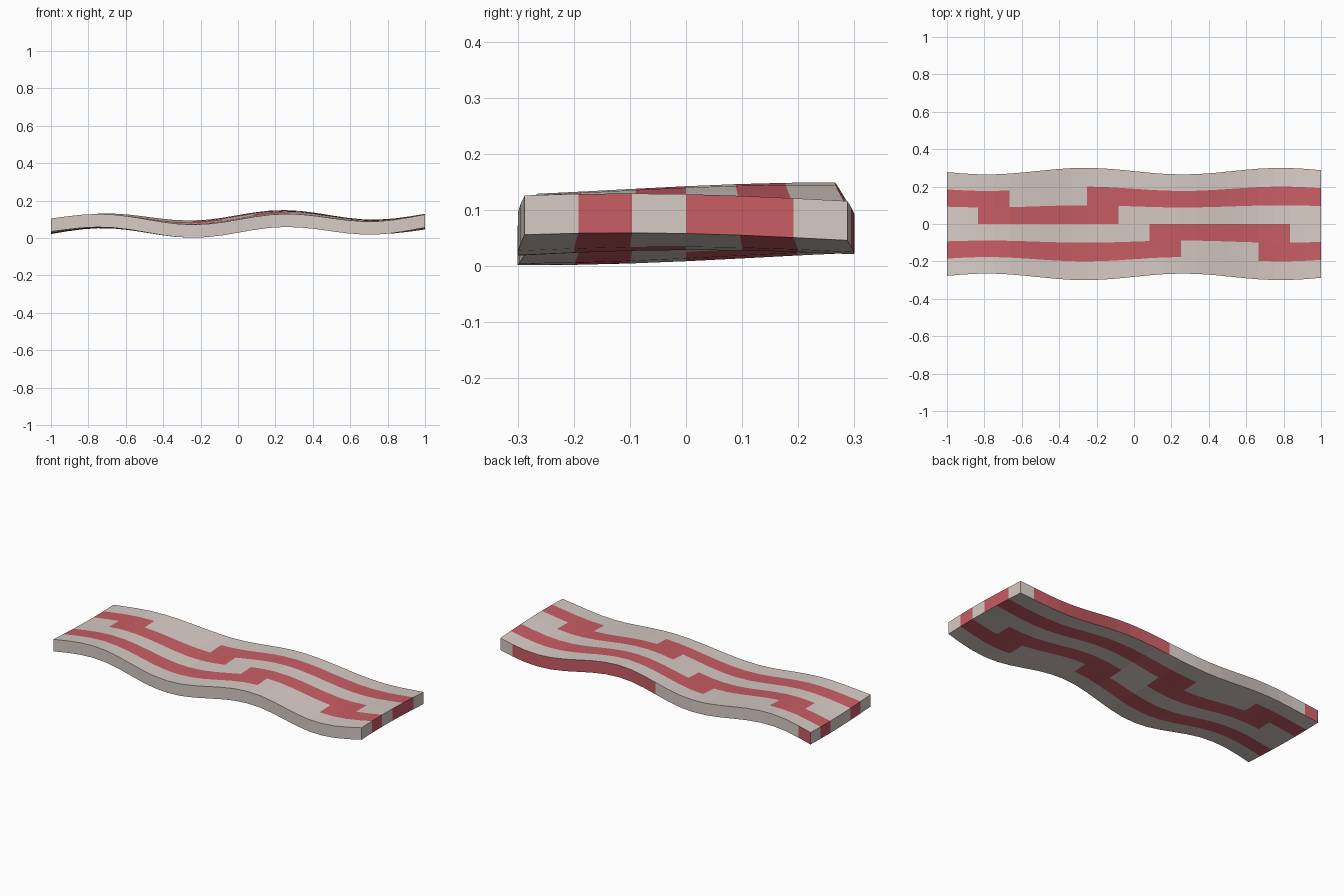
import bpy, bmesh
from math import sin

if "Cube" in bpy.data.objects:
    bpy.data.objects.remove(bpy.data.objects["Cube"])

NX, NY, THICK = 24, 6, 0.07

# Streak cells: row across the strip -> column ranges along it
STREAKS = {1: [(0, 14), (20, 23)], 2: [(13, 21)], 3: [(2, 10)], 4: [(0, 3), (9, 23)]}


def is_red(i, j):
    return int(any(a <= i <= b for a, b in STREAKS.get(j, [])))


def point(i, j, top):
    x = -1 + 2 * i / NX
    y = (2 * j / NY - 1) * (0.2825 - 0.0175 * sin(6 * x))
    z = 0.0405 + 0.0255 * sin(6.5 * x) + 0.0133 * sin(2 * x + 4 * y)
    return (x, y, z + THICK * top)


def material(name, color):
    m = bpy.data.materials.new(name)
    m.diffuse_color = color
    m.use_nodes = True
    m.node_tree.nodes["Principled BSDF"].inputs["Base Color"].default_value = m.diffuse_color
    return m


bm = bmesh.new()
grid = {(i, j, t): bm.verts.new(point(i, j, t))
        for i in range(NX + 1) for j in range(NY + 1) for t in (0, 1)}


def quad(keys, mat):
    bm.faces.new([grid[k] for k in keys]).material_index = mat


# Wavy top and underside
for i in range(NX):
    for j in range(NY):
        ring = [(i, j), (i + 1, j), (i + 1, j + 1), (i, j + 1)]
        quad([(a, b, 1) for a, b in ring], is_red(i, j))
        quad([(a, b, 0) for a, b in reversed(ring)], is_red(i, j))

# Long front and back edges
for i in range(NX):
    quad([(i, 0, 0), (i + 1, 0, 0), (i + 1, 0, 1), (i, 0, 1)], 0)
    quad([(i + 1, NY, 0), (i, NY, 0), (i, NY, 1), (i + 1, NY, 1)],
         int(i == 0 or 12 <= i <= 22))

# Short ends
for j in range(NY):
    quad([(0, j + 1, 0), (0, j, 0), (0, j, 1), (0, j + 1, 1)], int(j in (1, 4)))
    quad([(NX, j, 0), (NX, j + 1, 0), (NX, j + 1, 1), (NX, j, 1)], int(j in (1, 3, 4)))

bm.normal_update()
mesh = bpy.data.meshes.new("wavy_strip")
bm.to_mesh(mesh)
bm.free()
mesh.materials.append(material("pale_fat", (0.68, 0.60, 0.56, 1)))
mesh.materials.append(material("red_meat", (0.58, 0.11, 0.13, 1)))
strip = bpy.data.objects.new("wavy_strip", mesh)
bpy.context.collection.objects.link(strip)
